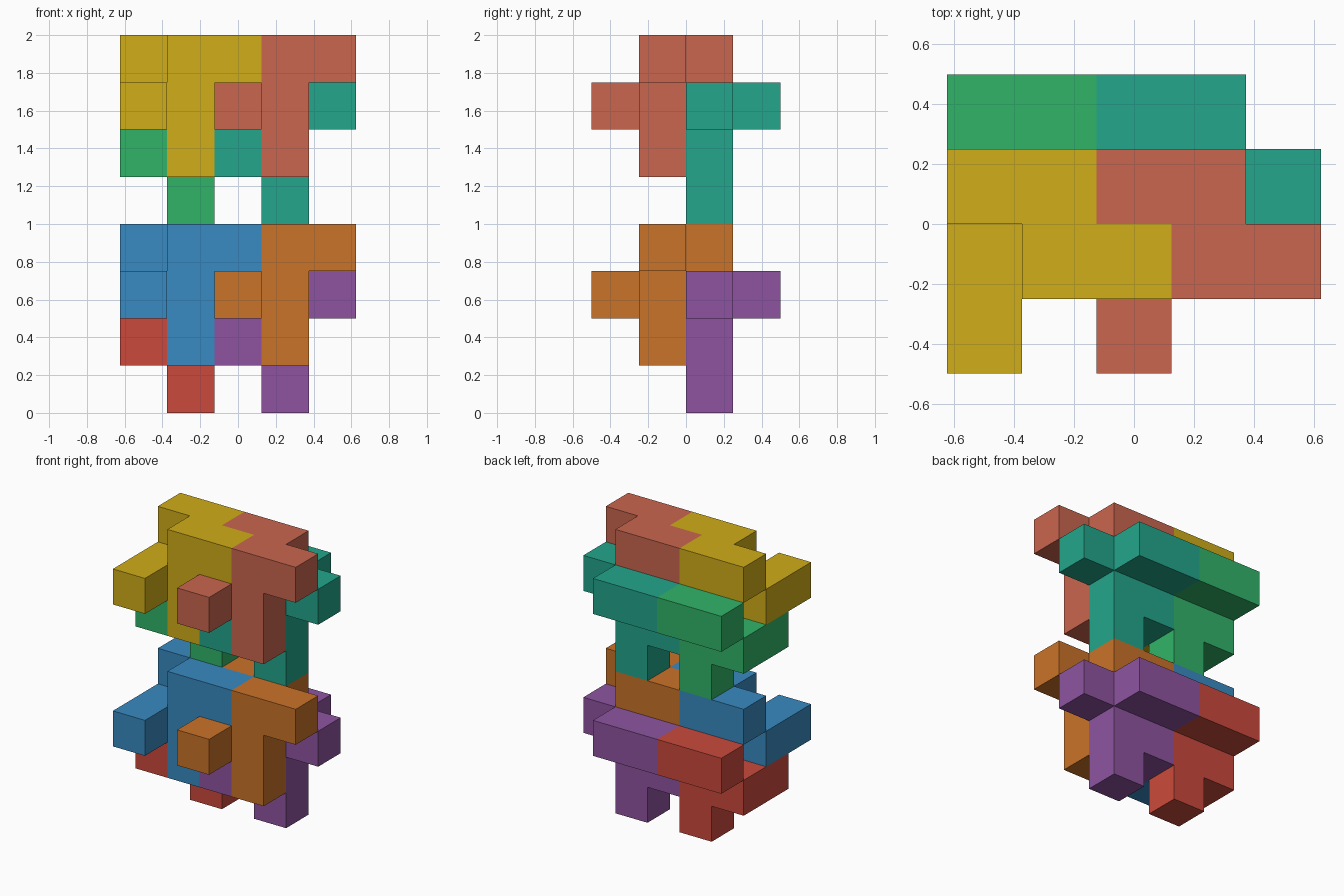
import bpy
import bmesh
from mathutils import Vector

if "Cube" in bpy.data.objects:
    bpy.data.objects.remove(bpy.data.objects["Cube"])

S = 0.25                                # cell size
ORIGIN = Vector((-0.625, -0.5, 0.0))    # corner of the whole cell grid

# The one eight-cell shape that every block repeats
SHAPE = [(0, 2, 3), (1, 2, 3), (1, 1, 3), (2, 1, 3),
         (1, 1, 2), (0, 1, 2), (0, 0, 2), (1, 1, 1)]


def make_material(name, rgb):
    mat = bpy.data.materials.new(name)
    linear = [(c / 255 / 12.92) if c < 11 else ((c / 255 + 0.055) / 1.055) ** 2.4 for c in rgb]
    mat.diffuse_color = (*linear, 1.0)
    mat.use_nodes = True
    mat.node_tree.nodes["Principled BSDF"].inputs["Base Color"].default_value = mat.diffuse_color
    return mat


def add_block(name, shift, rgb):
    cells = {tuple(c[k] + shift[k] for k in range(3)) for c in SHAPE}
    bm = bmesh.new()
    for cell in cells:
        for axis in range(3):
            for sign in (-1, 1):
                step = [0, 0, 0]
                step[axis] = sign
                if tuple(cell[k] + step[k] for k in range(3)) in cells:
                    continue
                # outer face of this cell, wound to point outwards
                n = Vector(step)
                u, v = Vector((0, 0, 0)), Vector((0, 0, 0))
                u[(axis + 1) % 3] = 1
                v[(axis + 2) % 3] = sign
                mid = Vector(cell) + Vector((0.5, 0.5, 0.5)) + n * 0.5
                corners = [mid + (u * a + v * b) * 0.5
                           for a, b in ((-1, -1), (1, -1), (1, 1), (-1, 1))]
                bm.faces.new([bm.verts.new(ORIGIN + p * S) for p in corners])
    bmesh.ops.remove_doubles(bm, verts=bm.verts[:], dist=1e-4)
    # merge flat neighbouring squares into single faces
    bmesh.ops.dissolve_limit(bm, angle_limit=0.01, verts=bm.verts[:], edges=bm.edges[:])
    mesh = bpy.data.meshes.new(name)
    bm.to_mesh(mesh)
    bm.free()
    mesh.materials.append(make_material(name + "_colour", rgb))
    bpy.context.collection.objects.link(bpy.data.objects.new(name, mesh))


# Two layers of four interlocking blocks: front pair, then the lower back pair
POSITIONS = {"front_left": (0, 0, 0), "front_right": (2, 0, 0),
             "back_left": (0, 1, -1), "back_right": (2, 1, -1)}
COLOURS = {
    "lower": [(57, 138, 194), (202, 115, 40), (203, 74, 60), (142, 84, 160)],
    "upper": [(208, 173, 25), (202, 102, 78), (49, 180, 104), (35, 166, 139)],
}
for layer, (level, colours) in enumerate(COLOURS.items()):
    for (place, (x, y, z)), rgb in zip(POSITIONS.items(), colours):
        add_block(f"{level}_{place}_block", (x, y, z + 4 * layer), rgb)
